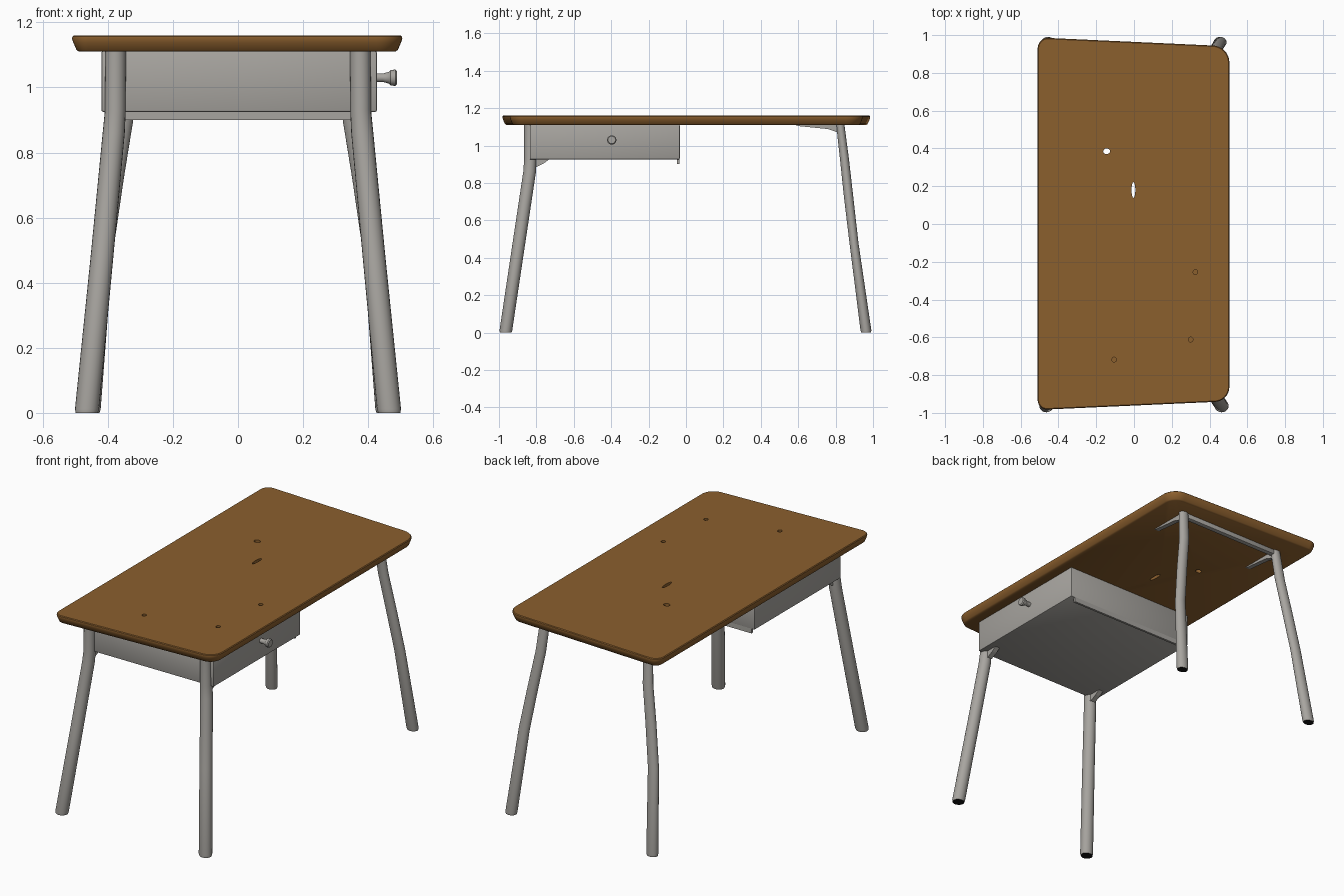
import bpy, bmesh, math
from mathutils import Vector

if "Cube" in bpy.data.objects:
    bpy.data.objects.remove(bpy.data.objects["Cube"])


def material(name, rgb):
    m = bpy.data.materials.new(name)
    m.diffuse_color = (*rgb, 1)
    m.use_nodes = True
    m.node_tree.nodes["Principled BSDF"].inputs["Base Color"].default_value = m.diffuse_color
    return m


WOOD = material("brown wood", (0.26, 0.115, 0.027))
GREY = material("warm grey", (0.39, 0.375, 0.35))
BLACK = material("black", (0.006, 0.006, 0.006))


def finish(name, bm, mat, angle=None):
    bmesh.ops.recalc_face_normals(bm, faces=bm.faces[:])
    me = bpy.data.meshes.new(name)
    bm.to_mesh(me)
    bm.free()
    ob = bpy.data.objects.new(name, me)
    bpy.context.collection.objects.link(ob)
    me.materials.append(mat)
    if angle:
        smooth(ob, angle)
    return ob


def smooth(ob, angle):
    bpy.ops.object.select_all(action='DESELECT')
    ob.select_set(True)
    bpy.context.view_layer.objects.active = ob
    bpy.ops.object.shade_smooth_by_angle(angle=math.radians(angle))


def loft(rings):
    """Skin a list of equal-length point rings and cap both ends."""
    bm = bmesh.new()
    vs = [[bm.verts.new(p) for p in r] for r in rings]
    n = len(vs[0])
    for a, b in zip(vs, vs[1:]):
        for i in range(n):
            bm.faces.new((a[i], a[(i + 1) % n], b[(i + 1) % n], b[i]))
    bm.faces.new(vs[0][::-1])
    bm.faces.new(vs[-1])
    return bm


def ellipse(cx, cy, z, rx, ry, n=20):
    return [(cx + rx * math.cos(2 * math.pi * i / n),
             cy + ry * math.sin(2 * math.pi * i / n), z) for i in range(n)]


def box(name, x, y, z, bevel=0):
    bm = bmesh.new()
    bmesh.ops.create_cube(bm, size=1)
    for v in bm.verts:
        v.co = [lo + (c + 0.5) * (hi - lo) for c, (lo, hi) in zip(v.co, (x, y, z))]
    if bevel:
        bmesh.ops.bevel(bm, geom=bm.edges[:], offset=bevel, segments=2,
                        profile=0.5, affect='EDGES')
    return finish(name, bm, GREY, 35 if bevel else None)


# Tabletop: rounded, slightly tapered slab with an undercut edge
CORNERS = [(0.505, 0.945, 0.09), (-0.51, 0.985, 0.055),
           (-0.51, -0.982, 0.05), (0.505, -0.942, 0.08)]


def outline(inset, z):
    pts = []
    for q, (x, y, r) in enumerate(CORNERS):
        cx, cy = x - math.copysign(r, x), y - math.copysign(r, y)
        for i in range(9):
            a = math.radians(90 * q + 90 * i / 8)
            pts.append((cx + (r - inset) * math.cos(a), cy + (r - inset) * math.sin(a), z))
    return pts


top = finish("tabletop", loft([outline(0.022, 1.11), outline(0.014, 1.115),
                               outline(0.004, 1.138), outline(0, 1.15),
                               outline(0.001, 1.156), outline(0.005, 1.16)]), WOOD)

# Holes: a round one and a slot go through, three small ones are blind
HOLES = [(-0.145, 0.385, 0.018, 0.015, 1.0), (-0.003, 0.18, 0.010, 0.042, 1.0),
         (0.325, -0.255, 0.012, 0.013, 1.13), (0.30, -0.612, 0.012, 0.013, 1.13),
         (-0.105, -0.718, 0.012, 0.013, 1.13)]
for x, y, rx, ry, z in HOLES:
    cutter = finish("hole_cutter", loft([ellipse(x, y, z, rx, ry), ellipse(x, y, 1.3, rx, ry)]), WOOD)
    cutter.hide_render = True
    mod = top.modifiers.new("hole", 'BOOLEAN')
    mod.operation, mod.solver, mod.object = 'DIFFERENCE', 'EXACT', cutter
    bpy.context.view_layer.objects.active = top
    bpy.ops.object.modifier_apply(modifier=mod.name)
    bpy.data.objects.remove(cutter)
smooth(top, 35)

# Legs: splayed tubes (x, y, z, radius x, radius y), mirrored, with dark feet
FRONT = [(0.465, -0.964, 0.0, 0.034, 0.031), (0.464, -0.963, 0.012, 0.037, 0.034),
         (0.418, -0.893, 0.48, 0.035, 0.034), (0.382, -0.836, 0.86, 0.034, 0.034),
         (0.377, -0.832, 0.93, 0.032, 0.033), (0.376, -0.832, 1.112, 0.032, 0.033)]
REAR = [(0.457, 0.963, 0.0, 0.031, 0.026), (0.456, 0.962, 0.012, 0.034, 0.029),
        (0.418, 0.898, 0.48, 0.032, 0.024), (0.382, 0.870, 0.72, 0.031, 0.025),
        (0.347, 0.847, 0.93, 0.030, 0.024), (0.333, 0.825, 1.112, 0.029, 0.022)]
for label, path in (("front", FRONT), ("rear", REAR)):
    for side, s in (("right", 1), ("left", -1)):
        leg = finish(f"{label}_{side}_leg",
                     loft([ellipse(s * x, y, z, rx, ry) for x, y, z, rx, ry in path]), GREY)
        leg.data.materials.append(BLACK)
        for p in leg.data.polygons:
            if p.center.z < 0.003:
                p.material_index = 1
        smooth(leg, 50)

# Drawer box with the back lip under it
box("drawer_box", (-0.42, 0.427), (-0.835, -0.033), (0.925, 1.112), 0.006)
box("drawer_back_lip", (-0.40, 0.40), (-0.047, -0.034), (0.90, 0.93))


# Wedge braces: triangle in the y-z plane, extruded along x
def wedge(name, x, half, tri):
    return finish(name, loft([[(x + d, y, z) for y, z in tri] for d in (-half, half)]), GREY)


for side, s in (("right", 1), ("left", -1)):
    wedge(f"rear_{side}_brace", s * 0.33, 0.014,
          [(0.58, 1.112), (0.60, 1.104), (0.76, 1.088), (0.825, 1.065), (0.825, 1.112)])
    wedge(f"front_{side}_brace", s * 0.375, 0.015,
          [(-0.73, 0.927), (-0.76, 0.905), (-0.80, 0.885), (-0.83, 0.885), (-0.83, 0.927)])

# Rail joining the rear legs
box("rear_rail", (-0.33, 0.33), (0.81, 0.84), (1.082, 1.112), 0.005)

# Knob: lathed along x on the right side of the drawer
KNOB = [(0.42, 0.014), (0.445, 0.013), (0.464, 0.018), (0.469, 0.024),
        (0.484, 0.025), (0.489, 0.020)]
rings = []
for x, r in KNOB:
    rings.append([(x, -0.397 + r * math.cos(math.pi * i / 10), 1.03 + r * math.sin(math.pi * i / 10))
                  for i in range(20)])
finish("drawer_knob", loft(rings), GREY, 40)
